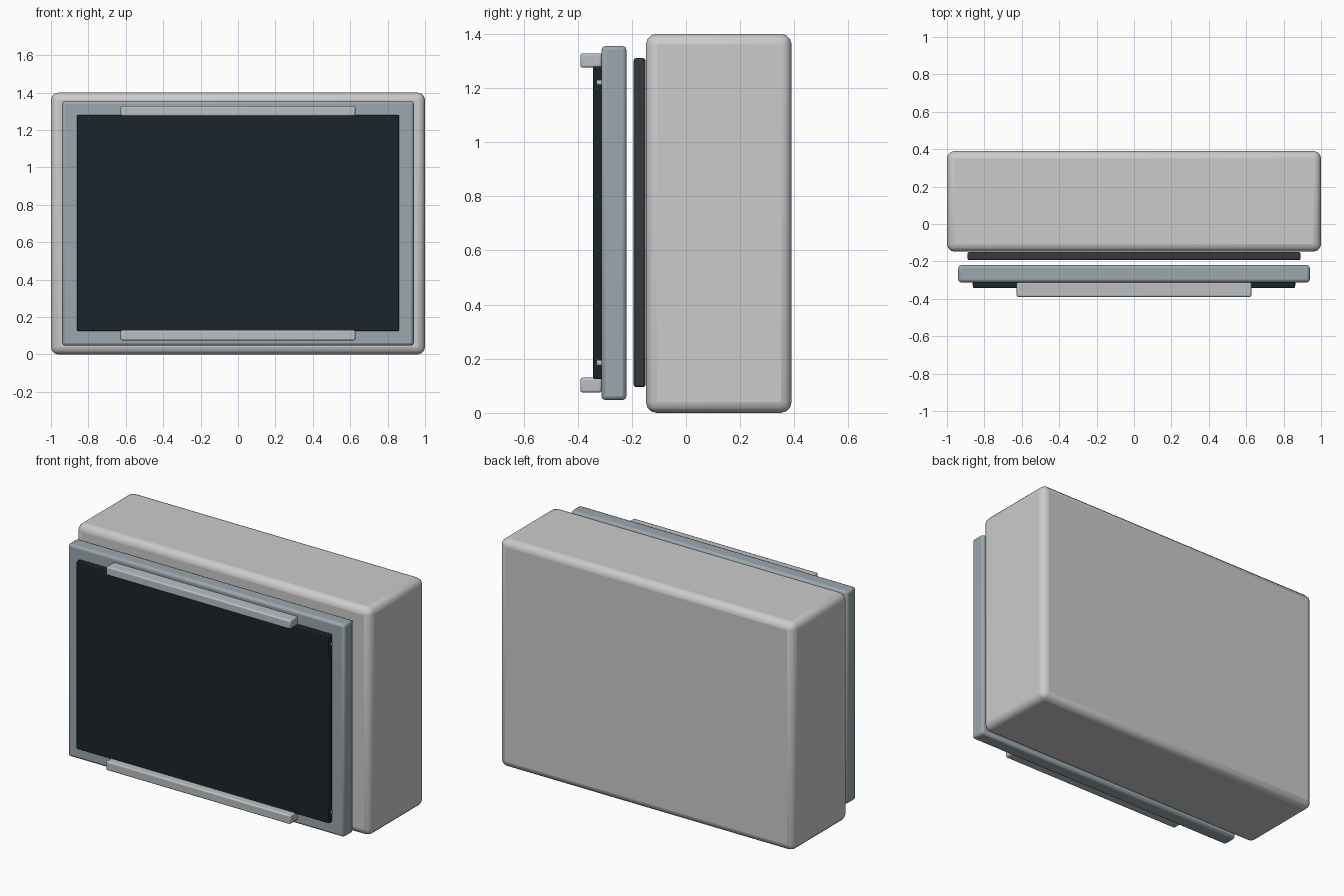
import bpy
import math

if "Cube" in bpy.data.objects:
    bpy.data.objects.remove(bpy.data.objects["Cube"])


def material(name, rgb):
    m = bpy.data.materials.new(name)
    m.diffuse_color = (*rgb, 1)
    m.use_nodes = True
    m.node_tree.nodes["Principled BSDF"].inputs["Base Color"].default_value = m.diffuse_color
    return m


def finish(obj, name, mat, bevel, segments):
    obj.name = name
    if mat:
        obj.data.materials.append(mat)
    if bevel:
        mod = obj.modifiers.new("Bevel", 'BEVEL')
        mod.width = bevel
        mod.segments = segments
    bpy.ops.object.shade_smooth_by_angle(angle=math.radians(25))
    return obj


def box(name, x, y, z, mat=None, bevel=0.0, segments=2):
    """Bevelled box from (min, max) pairs."""
    spans = (x, y, z)
    bpy.ops.mesh.primitive_cube_add(size=1, location=[(a + b) / 2 for a, b in spans])
    obj = bpy.context.object
    obj.scale = [b - a for a, b in spans]
    bpy.ops.object.transform_apply(location=False, rotation=False, scale=True)
    return finish(obj, name, mat, bevel, segments)


steel = material("blue_grey", (0.33, 0.39, 0.42))
dark = material("charcoal", (0.035, 0.04, 0.047))
pad = material("black_pad", (0.011, 0.018, 0.024))
light = material("light_grey", (0.5, 0.53, 0.54))

# Main housing
box("housing", (-1, 1), (-0.148, 0.39), (0, 1.4), None, 0.04, 3)

# Dark spacer plate on the housing front
box("spacer_plate", (-0.89, 0.89), (-0.193, -0.15), (0.095, 1.31), dark, 0.008)

# Moving tray and its dark pad
box("tray", (-0.94, 0.94), (-0.312, -0.22), (0.047, 1.355), steel, 0.015)
box("tray_pad", (-0.86, 0.86), (-0.343, -0.31), (0.125, 1.28), pad, 0.005)

# Upper and lower retaining rails
for label, z in (("lower", (0.075, 0.13)), ("upper", (1.275, 1.328))):
    box(label + "_rail", (-0.627, 0.627), (-0.39, -0.311), z, light, 0.008)

# Small pins peeking out of the pad edges
for side, sx in (("left", -1), ("right", 1)):
    for label, z in (("lower", 0.185), ("upper", 1.22)):
        bpy.ops.mesh.primitive_cylinder_add(
            vertices=16, radius=0.014, depth=0.016,
            location=(sx * 0.849, -0.32, z), rotation=(math.pi / 2, 0, 0))
        finish(bpy.context.object, f"{side}_{label}_pin", light, 0, 1)
